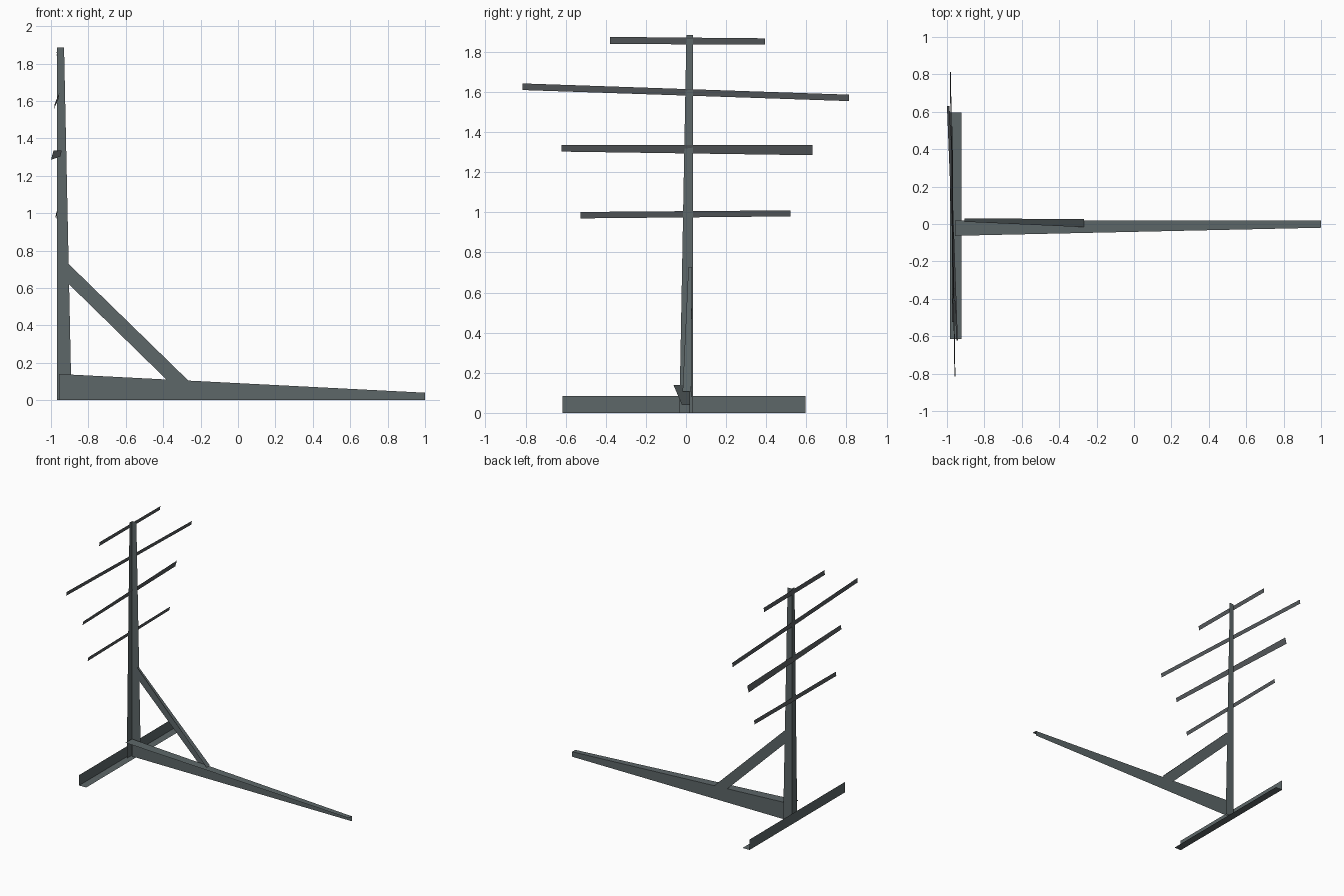
import bpy


def material(name, rgb):
    m = bpy.data.materials.new(name)
    m.diffuse_color = (*rgb, 1)
    return m


frame_grey = material("blue_grey_steel", (0.11, 0.135, 0.14))
bar_grey = material("dark_grey_steel", (0.095, 0.105, 0.112))


def strip(name, start, end, mat):
    """Sheet metal between two matching cross-sections (2 points = flat, 3 = angle iron)."""
    n = len(start)
    faces = [(i, i + 1, n + i + 1, n + i) for i in range(n - 1)]
    me = bpy.data.meshes.new(name)
    me.from_pydata(list(start) + list(end), [], faces)
    me.materials.append(mat)
    ob = bpy.data.objects.new(name, me)
    bpy.context.collection.objects.link(ob)
    return ob


# Tapered upright angle iron
strip("mast",
      [(-0.89, 0.035, 0), (-0.968, 0.035, 0), (-0.968, -0.033, 0)],
      [(-0.93, 0.035, 1.885), (-0.968, 0.035, 1.885), (-0.968, 0.002, 1.885)], frame_grey)

# Long tapered foot: upright flange at the back, top flange towards the front
strip("long_foot",
      [(-0.957, 0.018, 0), (-0.957, 0.018, 0.14), (-0.957, -0.063, 0.14)],
      [(1, 0.02, 0), (1, 0.02, 0.04), (1, -0.02, 0.04)], frame_grey)

# Cross foot: bottom flange and upright flange
strip("cross_foot",
      [(-0.922, -0.615, 0), (-0.984, -0.615, 0), (-0.984, -0.615, 0.084)],
      [(-0.922, 0.597, 0), (-0.984, 0.597, 0), (-0.984, 0.597, 0.084)], frame_grey)

# Diagonal brace
strip("brace",
      [(-0.96, 0.03, 0.675), (-0.905, 0.03, 0.728), (-0.905, 0.012, 0.728)],
      [(-0.323, 0.026, 0.052), (-0.268, 0.026, 0.107), (-0.268, -0.017, 0.107)], frame_grey)

# Flat cross bars: (y, x low, z low, x high, z high) at each end
bars = [
    ((-0.525, -0.972, 0.97, -0.966, 1.002), (0.52, -0.976, 0.98, -0.970, 1.01)),
    ((-0.622, -0.950, 1.303, -0.942, 1.335), (0.63, -1.0, 1.285, -0.986, 1.335)),
    ((-0.815, -0.960, 1.61, -0.955, 1.643), (0.812, -0.985, 1.555, -0.979, 1.587)),
    ((-0.38, -0.972, 1.84, -0.966, 1.875), (0.395, -0.974, 1.836, -0.968, 1.868)),
]
for i, ends in enumerate(bars):
    a, b = [[(e[1], e[0], e[2]), (e[3], e[0], e[4])] for e in ends]
    strip(f"cross_bar_{i + 1}", a, b, bar_grey)
